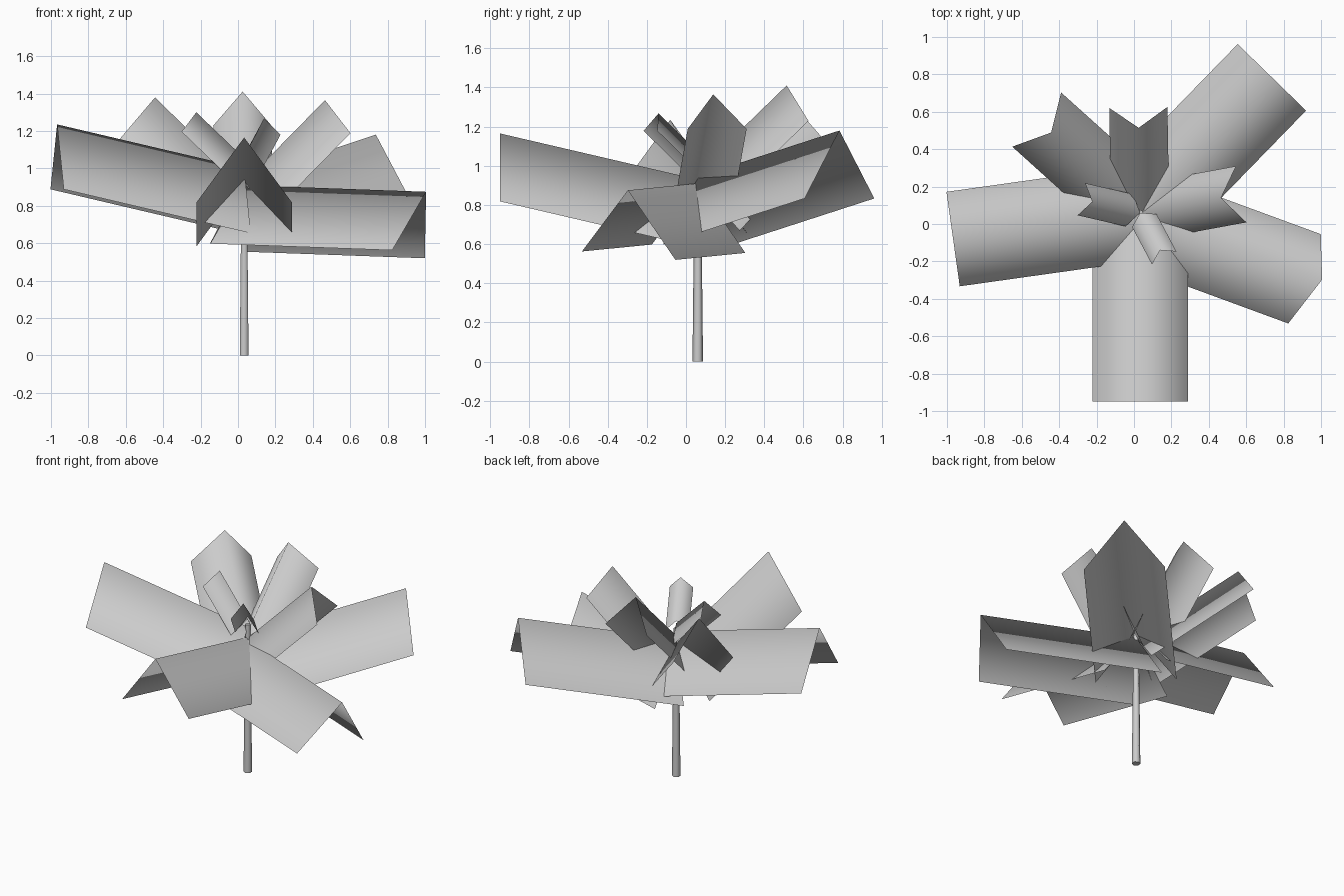
import bpy
import bmesh
from math import radians
from mathutils import Matrix, Vector

if "Cube" in bpy.data.objects:
    bpy.data.objects.remove(bpy.data.objects["Cube"])

CX, CY = 0.033, 0.06          # stem axis
LENGTH, RISE = 1.01, 0.235    # run and climb of a full-size leaf
HALF_W, DROP = 0.255, 0.347   # half width and depth of its folded section


def smooth_object(name, bm):
    for f in bm.faces:
        f.smooth = True
    me = bpy.data.meshes.new(name)
    bm.to_mesh(me)
    bm.free()
    ob = bpy.data.objects.new(name, me)
    bpy.context.collection.objects.link(ob)
    return ob


def leaf(name, yaw, pitch, scale, z, roll=0):
    """Single sheet folded along its ridge, turned about the stem."""
    bm = bmesh.new()
    rows = []
    for x, h in ((0, 0), (LENGTH, RISE)):
        rows.append([bm.verts.new((x, s * HALF_W, h - abs(s) * DROP)) for s in (-1, 0, 1)])
    for i in range(2):
        bm.faces.new((rows[0][i], rows[1][i], rows[1][i + 1], rows[0][i + 1]))
    m = (Matrix.Translation((CX, CY, z))
         @ Matrix.Rotation(radians(yaw), 4, 'Z')
         @ Matrix.Rotation(radians(-pitch), 4, 'Y')
         @ Matrix.Rotation(radians(roll), 4, 'X')
         @ Matrix.Scale(scale, 4))
    bm.transform(m)
    return smooth_object(name, bm)


# Stem: slim six-sided tapering stalk
bm = bmesh.new()
bmesh.ops.create_cone(bm, cap_ends=True, segments=6, radius1=0.027, radius2=0.016,
                      depth=1.02, matrix=Matrix.Translation((CX, CY, 0.51)))
stem = smooth_object("stem", bm)
stem.data.set_sharp_from_angle(angle=radians(65))

# Leaves: yaw, pitch, scale, base height, roll
LEAVES = {
    # large, low ring
    "large_leaf_front": (-90, 0, 1.0, 0.93, 0),
    "large_leaf_left": (188, 0, 1.0, 1.0, 0),
    "large_leaf_back_right": (45.8, 0, 1.0, 0.945, 0),
    "large_leaf_right": (-21.3, -15, 1.0, 0.91, -5),
    # medium, raised ring
    "medium_leaf_back": (91, 31, 0.61, 0.97, 0),
    "medium_leaf_back_left": (138, 23, 0.765, 0.912, 0),
    "medium_leaf_right": (10.4, 32, 0.6, 0.924, 0),
    # small young leaves
    "small_leaf_left": (167, 30, 0.347, 1.054, 0),
    "small_leaf_front": (-62, 28, 0.29, 1.07, 0),
}
for name, (yaw, pitch, scale, z, roll) in LEAVES.items():
    leaf(name, yaw, pitch, scale, z, roll)
